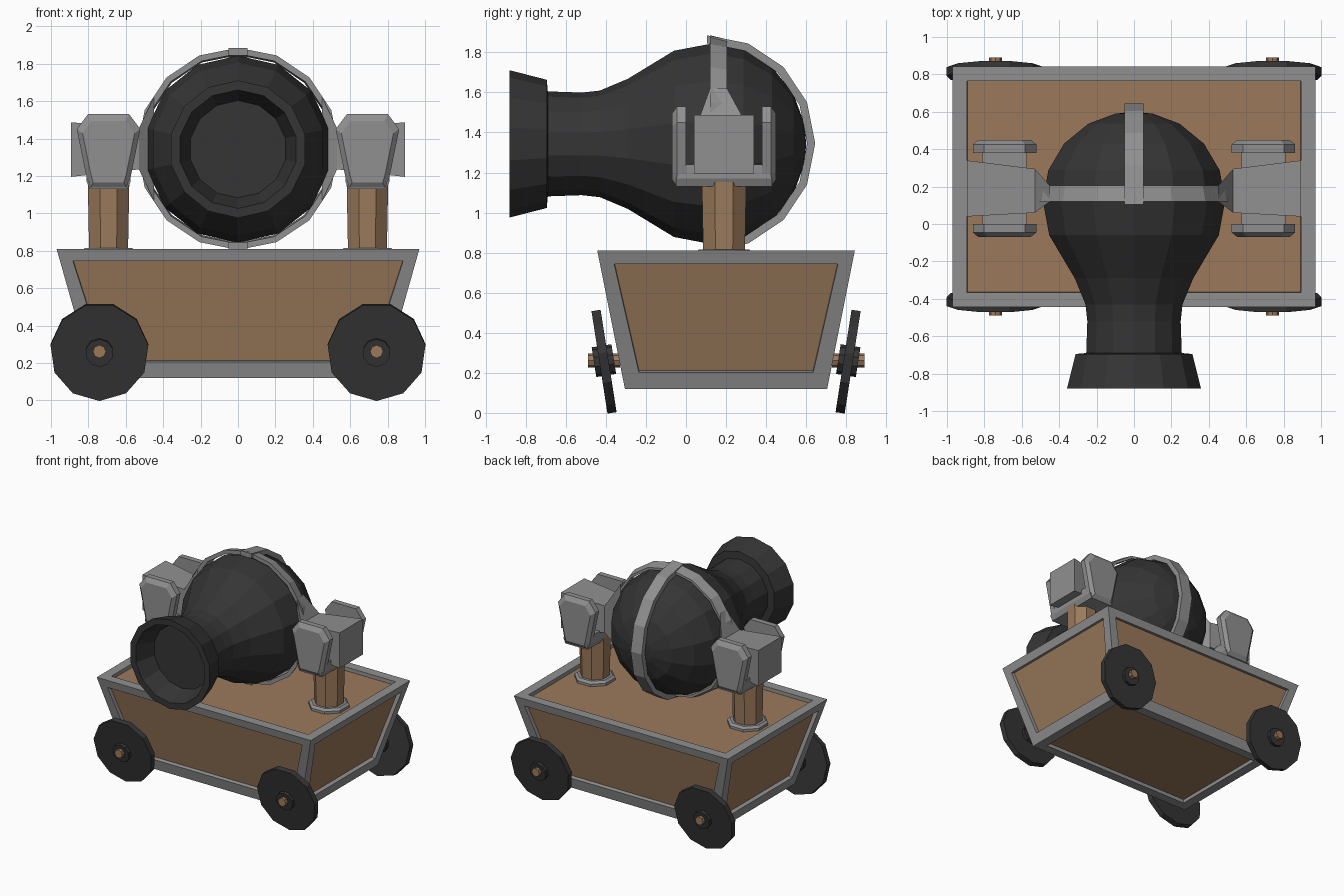
import bpy, bmesh, math
from mathutils import Matrix, Vector

old = bpy.data.objects.get("Cube")
if old:
    bpy.data.objects.remove(old, do_unlink=True)


def material(name, rgb):
    m = bpy.data.materials.new(name)
    m.use_nodes = True
    m.diffuse_color = (*rgb, 1)
    m.node_tree.nodes["Principled BSDF"].inputs["Base Color"].default_value = (*rgb, 1)
    return m


IRON = material("dark iron", (0.035, 0.035, 0.035))
STEEL = material("grey steel", (0.28, 0.28, 0.28))
WOOD = material("brown wood", (0.33, 0.195, 0.105))


def finish(name, bm, mats, matrix=None):
    bmesh.ops.recalc_face_normals(bm, faces=bm.faces)
    mesh = bpy.data.meshes.new(name)
    bm.to_mesh(mesh)
    bm.free()
    for m in mats:
        mesh.materials.append(m)
    ob = bpy.data.objects.new(name, mesh)
    bpy.context.collection.objects.link(ob)
    if matrix:
        ob.matrix_world = matrix
    return ob


def loft(name, loops, mat, matrix=None, closed=False):
    """Skin matching point loops; cap the ends unless closed."""
    bm = bmesh.new()
    rows = [[bm.verts.new(p) for p in loop] for loop in loops]
    pairs = list(zip(rows, rows[1:]))
    if closed:
        pairs.append((rows[-1], rows[0]))
    else:
        bm.faces.new(rows[0])
        bm.faces.new(rows[-1])
    n = len(rows[0])
    for a, b in pairs:
        for i in range(n):
            j = (i + 1) % n
            bm.faces.new((a[i], a[j], b[j], b[i]))
    return finish(name, bm, [mat], matrix)


def lathe(name, profile, sides, mat, matrix=None):
    """Turn (radius, y) points around the y axis, first vertex upward."""
    turn = [2 * math.pi * i / sides for i in range(sides)]
    return loft(name, [[(r * math.sin(a), y, r * math.cos(a)) for a in turn]
                       for r, y in profile], mat, matrix)


def rect_x(x, y0, y1, z0, z1):
    return [(x, y0, z0), (x, y1, z0), (x, y1, z1), (x, y0, z1)]


def rect_z(hx, hy, z, cy=0.2):
    return [(-hx, cy - hy, z), (hx, cy - hy, z), (hx, cy + hy, z), (-hx, cy + hy, z)]


# Cart: tapered box with a recessed wooden panel in every face
cart = loft("cart_body", [rect_z(0.775, 0.505, 0.12), rect_z(0.97, 0.643, 0.81)], STEEL)
cart.data.materials.append(WOOD)
bm = bmesh.new()
bm.from_mesh(cart.data)
panels = list(bm.faces)
bmesh.ops.inset_individual(bm, faces=panels, thickness=0.11, depth=0)
for f in panels:
    f.material_index = 1
# Sink each panel with a straight lip
for f in panels:
    normal = f.normal.copy()
    bmesh.ops.inset_individual(bm, faces=[f], thickness=0.001, depth=0)
    for v in f.verts:
        v.co -= normal * 0.03
bm.to_mesh(cart.data)
bm.free()
# Lip faces stay steel
for p in cart.data.polygons:
    p.material_index = 1 if p.area > 0.3 else 0

# Wheels, hubs and axles
for sx, side in ((1, "left"), (-1, "right")):
    for sy, end in ((-1, "front"), (1, "back")):
        place = Matrix.Translation((sx * 0.741, 0.2 + sy * 0.61, 0.261))
        tilt = place @ Matrix.Rotation(-sy * 0.155, 4, "X") @ Matrix.Rotation(math.pi, 4, "Y")
        tag = f"{end}_{side}"
        lathe(f"wheel_{tag}", [(0.264, -0.023), (0.264, 0.023)], 11, IRON, tilt)
        lathe(f"hub_{tag}", [(0.075, -0.05), (0.075, 0.05)], 10, IRON, tilt)
        lathe(f"axle_{tag}", [(0.035, -0.08), (0.035, 0.08)], 8, WOOD, place)

# Barrel: bore floor, muzzle, neck, round breech
breech = [(0.5 * math.cos(a), 0.125 + 0.475 * math.sin(a))
          for a in (math.radians(d) for d in (0, 20, 40, 60, 78, 89.5))]
lathe("barrel", [(0.26, -0.72), (0.317, -0.88), (0.3675, -0.88), (0.32, -0.695),
                 (0.262, -0.69), (0.256, -0.52), (0.266, -0.43), (0.325, -0.29),
                 (0.465, -0.06)] + breech, 14, IRON,
      Matrix.Translation((0, 0, 1.343)))

# Hoop around the barrel and half hoop behind it
hoop_section = [(0.508, 0.12), (0.54, 0.12), (0.52, 0.205), (0.5, 0.205)]
angles = [math.pi * i / 8 for i in range(16)]
loft("barrel_hoop", [[(r * math.sin(a), y, 1.345 + r * math.cos(a)) for r, y in hoop_section]
                     for a in angles], STEEL, closed=True)
strap_section = [(0.5, -0.05), (0.54, -0.05), (0.54, 0.05), (0.5, 0.05)]
loft("rear_strap", [[(x, 0.105 + r * math.sin(a), 1.345 + r * math.cos(a))
                     for r, x in strap_section] for a in angles[:9]], STEEL)

# Supports: post, collar, forked bracket and trunnion on each side
fork = [(0.1, 1.13), (0.115, 1.18), (0.17, 1.45), (0.11, 1.53)]
fork += [(-x, z) for x, z in reversed(fork)]


def fork_loop(y, scale):
    return [(x * scale, y, 1.33 + (z - 1.33) * scale) for x, z in fork]


for s, side in ((1, "left"), (-1, "right")):
    base = Matrix.Translation((s * 0.692, 0.19, 0))
    upright = base @ Matrix.Rotation(math.pi / 2, 4, "X") @ Matrix.Rotation(math.pi / 8, 4, "Y")
    lathe(f"post_{side}", [(0.112, 0.77), (0.12, 1.16)], 8, WOOD, upright)
    lathe(f"post_collar_{side}", [(0.155, 0.77), (0.155, 0.8), (0.135, 0.816)], 8, STEEL, upright)
    loft(f"bracket_base_{side}",
         [[(x, y, z) for x, y in ((-w, -d), (w, -d), (w, d), (-w, d))]
          for z, w, d in ((1.13, 0.1, 0.24), (1.17, 0.118, 0.24), (1.24, 0.118, 0.2))],
         STEEL, base)
    for e, end in ((-1, "front"), (1, "back")):
        loft(f"bracket_arm_{end}_{side}",
             [fork_loop(e * 0.19, 1), fork_loop(e * 0.235, 1), fork_loop(e * 0.26, 0.82)],
             STEEL, base)
    loft(f"trunnion_{side}",
         [rect_x(s * 0.893, 0.04, 0.34, 1.195, 1.487),
          rect_x(s * 0.53, 0.06, 0.295, 1.235, 1.455),
          rect_x(s * 0.45, 0.12, 0.205, 1.07, 1.62)], STEEL)
